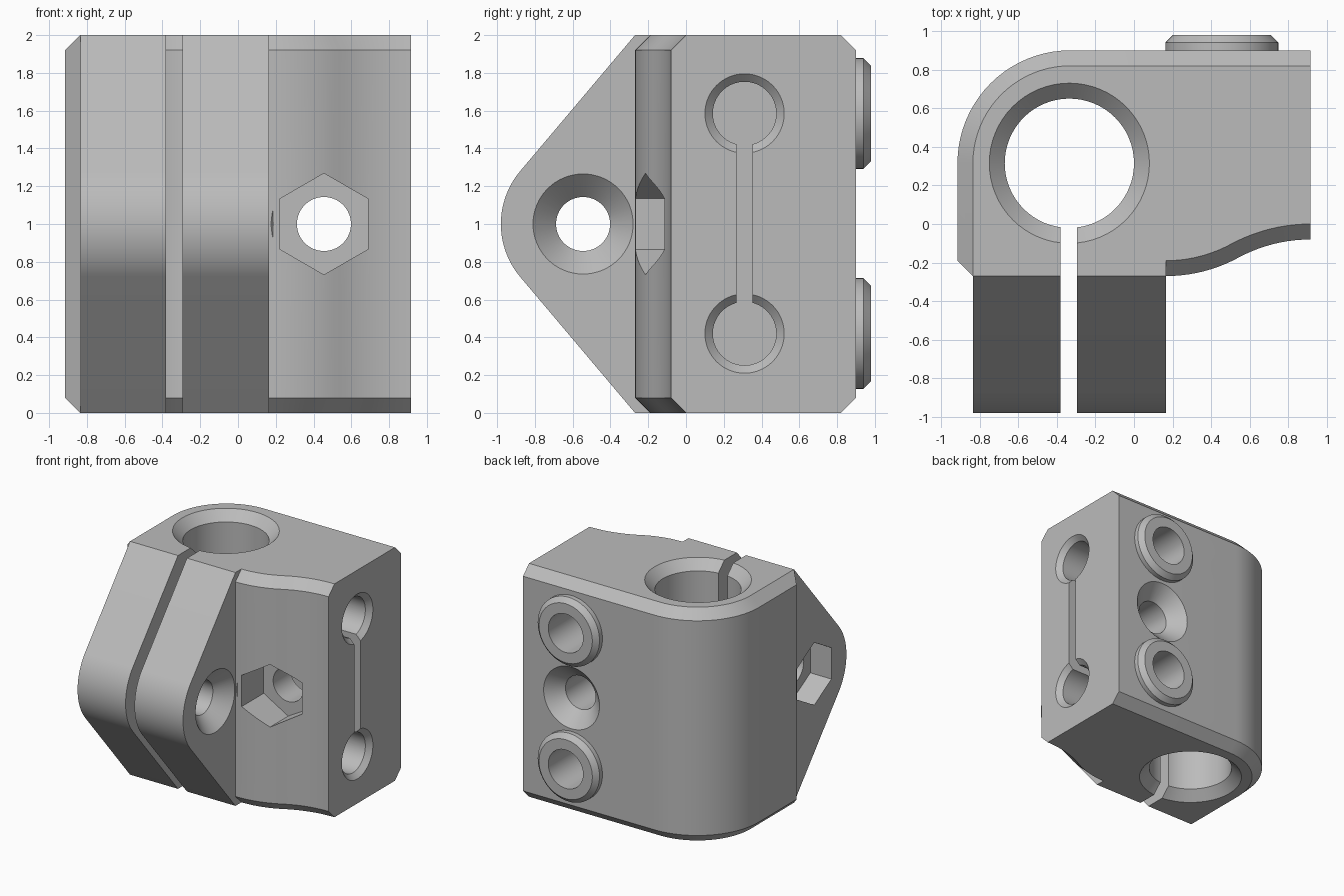
import bpy, bmesh
from math import sin, cos, tau, pi, atan2, asin, hypot

old = bpy.data.objects.get("Cube")
if old:
    bpy.data.objects.remove(old, do_unlink=True)

grey = bpy.data.materials.new("plain grey")
grey.use_nodes = True
grey.diffuse_color = (0.5, 0.5, 0.5, 1)
grey.node_tree.nodes["Principled BSDF"].inputs["Base Color"].default_value = (0.5, 0.5, 0.5, 1)


def loft(name, rings):
    """Closed solid bridging rings of equal length, capped at both ends."""
    bm = bmesh.new()
    loops = [[bm.verts.new(p) for p in ring] for ring in rings]
    n = len(rings[0])
    for a, b in zip(loops, loops[1:]):
        for i in range(n):
            j = (i + 1) % n
            bm.faces.new((a[i], a[j], b[j], b[i]))
    bm.faces.new(loops[0][::-1])
    bm.faces.new(loops[-1])
    bmesh.ops.remove_doubles(bm, verts=bm.verts, dist=0.0005)
    bmesh.ops.recalc_face_normals(bm, faces=bm.faces)
    mesh = bpy.data.meshes.new(name)
    bm.to_mesh(mesh)
    bm.free()
    mesh.materials.append(grey)
    obj = bpy.data.objects.new(name, mesh)
    bpy.context.collection.objects.link(obj)
    return obj


def lathe(name, axis, centre, profile, sides=64):
    """Turned solid along an axis; profile holds (radius, position) pairs."""
    rings = []
    for r, t in profile:
        ring = []
        for i in range(sides):
            a = tau * i / sides
            p = [centre[0] + r * sin(a), centre[1] + r * cos(a)]
            p.insert(axis, t)
            ring.append(p)
        rings.append(ring)
    return loft(name, rings)


def box(name, x, y, z):
    corners = [(x[0], y[0]), (x[1], y[0]), (x[1], y[1]), (x[0], y[1])]
    return loft(name, [[(u, v, h) for u, v in corners] for h in z])


def combine(target, tool, operation):
    mod = target.modifiers.new(tool.name, "BOOLEAN")
    mod.operation, mod.object, mod.solver = operation, tool, "EXACT"
    bpy.context.view_layer.objects.active = target
    bpy.ops.object.modifier_apply(modifier=mod.name)
    bpy.data.objects.remove(tool, do_unlink=True)


def arc(cx, cy, r, a0, a1, n):
    return [(cx + r * cos(a0 + (a1 - a0) * i / n), cy + r * sin(a0 + (a1 - a0) * i / n))
            for i in range(n + 1)]


X, Y, Z = 0, 1, 2
SIDE, BACK, FRONT, EAR = 0.915, 0.90, -0.27, 0.165
C = 0.08                                   # edge chamfer
BORE = (-0.335, 0.315)
SCREW_X, EAR_Y, MID = 0.455, -0.545, 1.0
ROD_Z = (0.42, 1.585)

# Body outline, with an S-shaped front on one half
dx, dy = (SIDE - EAR) / 2, 0.095
R = (dx * dx + dy * dy) / (2 * dy)
swing = asin(dx / R)


def outline(c):
    left = -SIDE + c
    pts = [(left, -0.19 - c), (-SIDE + C, FRONT), (EAR, FRONT)]
    pts += arc(EAR, FRONT + R, R - c, -pi / 2, -pi / 2 + swing, 10)
    pts += arc(SIDE, FRONT + 2 * dy - R, R + c, pi / 2 + swing, pi / 2, 10)[1:]
    pts += [(SIDE, BACK - c)]
    pts += arc(-0.33, 0.315, 0.585 - c, pi / 2, pi, 20)
    return pts


body = loft("clamp_body", [[(x, y, z) for x, y in outline(c)]
                           for z, c in ((0, C), (C, 0), (2 - C, 0), (2, C))])

# Clamp ears: slopes tangent to a rounded nose
ear_r = 0.435
ex, ez = FRONT - EAR_Y, 2 - MID
tangent = atan2(ez, ex) + pi / 2 - asin(ear_r / hypot(ex, ez))
profile = [(-0.2, 0), (-0.2, 2), (FRONT, 2)]
profile += arc(EAR_Y, MID, ear_r, tangent, tau - tangent, 28) + [(FRONT, 0)]
ears = loft("clamp_ears", [[(x, y, z) for y, z in profile] for x in (-SIDE + C, EAR)])
combine(body, ears, "UNION")

# Raised bosses on the back
for z in ROD_Z:
    boss = lathe("boss", Y, (SCREW_X, z),
                 [(0.293, 0.8), (0.293, 0.94), (0.253, 0.98)])
    combine(body, boss, "UNION")

# Main bore with chamfered rims, and the clamping slit
cuts = [
    lathe("bore", Z, BORE, [(0.435, -0.02), (0.335, C), (0.335, 2 - C), (0.435, 2.02)]),
    box("slit", (-0.38, -0.295), (-1.2, 0.3), (-0.1, 2.1)),
]
# Rod sockets in the side, and holes through the bosses
for z in ROD_Z:
    cuts.append(lathe("rod_socket", X, (0.31, z),
                      [(0.168, 0.2), (0.168, SIDE - 0.042), (0.23, SIDE + 0.02)]))
    cuts.append(lathe("boss_hole", Y, (SCREW_X, z), [(0.165, 0.4), (0.165, 1.1)]))
cuts.append(box("socket_slot", (0.2, 1.1), (0.268, 0.352), ROD_Z))
# Body screw: hole, countersink at the back, nut recess at the front
cuts += [
    lathe("body_screw", Y, (SCREW_X, MID),
          [(0.143, -0.5), (0.143, BACK - 0.122), (0.285, BACK + 0.02)]),
    lathe("body_nut", Y, (SCREW_X, MID), [(0.268, -0.5), (0.268, 0.03)], 6),
    # Ear screw: countersink on one side, nut recess on the other
    lathe("ear_screw", X, (EAR_Y, MID),
          [(0.143, -1), (0.143, EAR - 0.122), (0.285, EAR + 0.02)]),
    lathe("ear_nut", X, (EAR_Y, MID), [(0.268, -1), (0.268, -0.635)], 6),
]
for cut in cuts:
    combine(body, cut, "DIFFERENCE")

bpy.ops.object.select_all(action="DESELECT")
body.select_set(True)
bpy.context.view_layer.objects.active = body
bpy.ops.object.shade_smooth_by_angle(angle=pi / 6)
